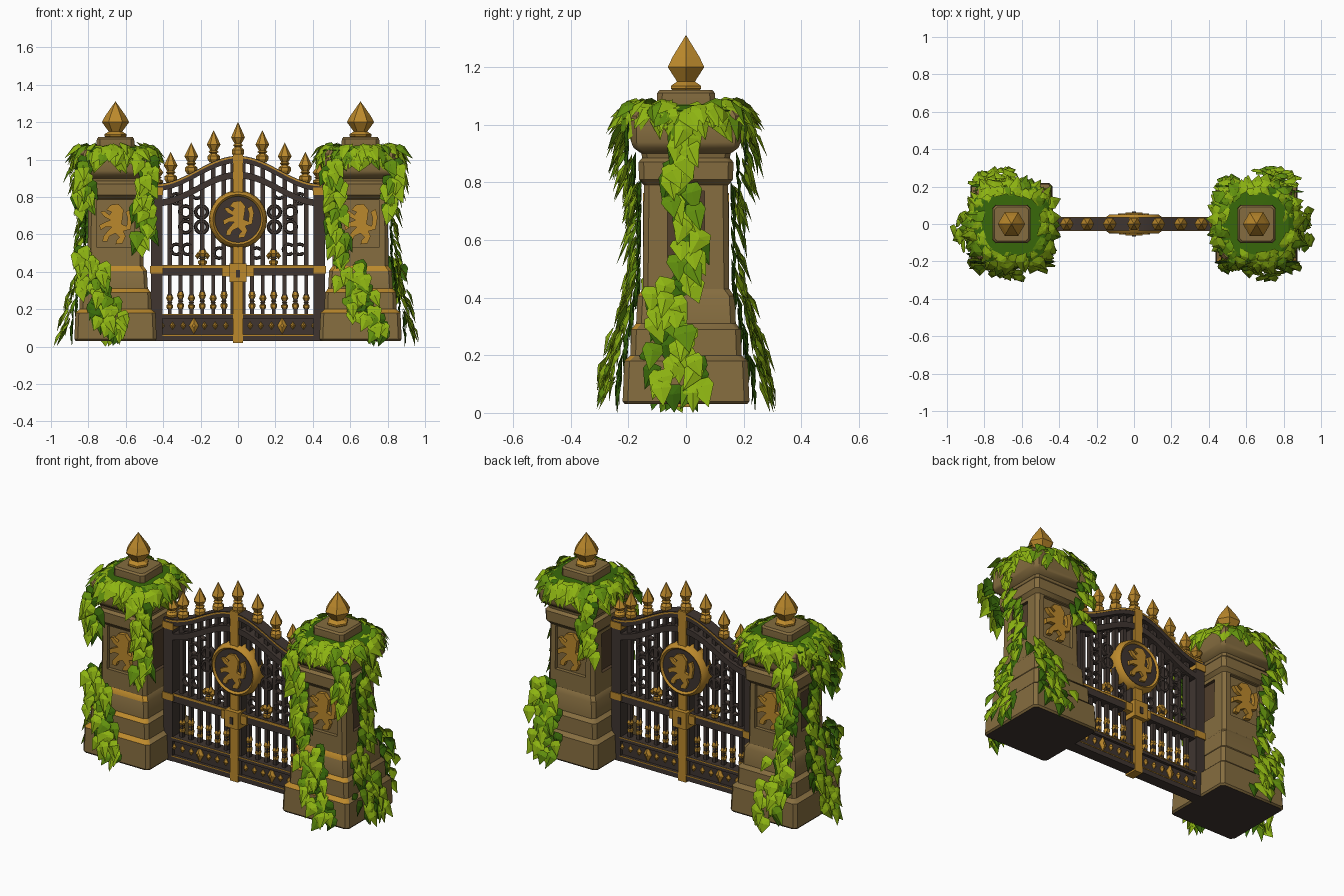
import bpy, bmesh, math, random
from mathutils import Vector as V

if "Cube" in bpy.data.objects:
    bpy.data.objects.remove(bpy.data.objects["Cube"])
random.seed(4)
R = random.uniform

def mat(name, c):
    m = bpy.data.materials.new(name)
    m.diffuse_color = (*c, 1)
    m.use_nodes = True
    m.node_tree.nodes["Principled BSDF"].inputs["Base Color"].default_value = m.diffuse_color
    return m
STONE = mat("sandstone", (0.235, 0.152, 0.05))
RECESS = mat("recess_brown", (0.085, 0.05, 0.025))
GOLD = mat("old_gold", (0.50, 0.25, 0.025))
IRON = mat("dark_iron", (0.05, 0.036, 0.030))
LEAF = mat("leaf_green", (0.27, 0.46, 0.006))
LEAF2 = mat("deep_leaf_green", (0.12, 0.28, 0.004))
MOSS = mat("moss_green", (0.04, 0.14, 0.003))

def finish(name, bm, mats, smooth=None, fix=True):
    if fix:
        bmesh.ops.recalc_face_normals(bm, faces=bm.faces)
    me = bpy.data.meshes.new(name)
    bm.to_mesh(me)
    bm.free()
    for m in mats:
        me.materials.append(m)
    ob = bpy.data.objects.new(name, me)
    bpy.context.collection.objects.link(ob)
    bpy.ops.object.select_all(action='DESELECT')
    ob.select_set(True)
    bpy.context.view_layer.objects.active = ob
    if smooth:
        bpy.ops.object.shade_smooth_by_angle(angle=math.radians(smooth))
    return ob

def loft(bm, rings, closed=False):
    vs = [[bm.verts.new(p) for p in r] for r in rings]
    n = len(vs[0])
    for a, b in zip(vs, vs[1:] + (vs[:1] if closed else [])):
        for i in range(n):
            bm.faces.new((a[i], a[(i + 1) % n], b[(i + 1) % n], b[i]))
    if not closed:
        bm.faces.new(vs[0])
        bm.faces.new(vs[-1])

def box(bm, x0, x1, y0, y1, z0, z1):
    loft(bm, [[(x0, y0, z), (x1, y0, z), (x1, y1, z), (x0, y1, z)] for z in (z0, z1)])

def lathe(bm, x, z, prof, n=6):
    loft(bm, [[(x + r * math.cos(k * math.tau / n), r * math.sin(k * math.tau / n), z + h)
               for k in range(n)] for r, h in prof])

def ring(bm, x, z, rad, hr, hd, n=20, m=6, a0=0, a1=math.tau):
    full = a1 - a0 > 6.28
    loft(bm, [[(x + (rad + hr * math.cos(q)) * math.cos(a), hd * math.sin(q), z + (rad + hr * math.cos(q)) * math.sin(a))
               for q in [j * math.tau / m for j in range(m)]]
              for a in [a0 + (a1 - a0) * i / n for i in range(n if full else n + 1)]], full)

def diamond(bm, x, z, w, h, y):
    loft(bm, [[(x - w * k, s, z), (x, s, z - h * k), (x + w * k, s, z), (x, s, z + h * k)]
              for s, k in ((-y - .012, .3), (-y, 1), (y, 1), (y + .012, .3))])

def spear(bm, x, z, h, r):
    lathe(bm, x, z, [(r * .6, 0), (r * .9, h * .1), (r * .9, h * .2), (r * .45, h * .28), (r * .75, h * .33),
                     (r * .5, h * .38), (r, h * .56), (.001, h)])

# rearing beast relief
BEAST = [(-.25, .95), (.15, 1), (.4, .7), (.35, .3), (.3, 0), (.55, -.1), (.6, .3), (.5, .6), (.75, .75), (.85, .35),
         (.75, -.25), (.4, -.35), (.5, -.6), (.35, -.95), (0, -1), (.05, -.8), (.2, -.65), (0, -.45), (-.3, -.6),
         (-.4, -.85), (-.65, -.85), (-.6, -.6), (-.35, -.3), (-.2, -.15), (-.5, -.15), (-.75, -.3), (-.8, -.05),
         (-.5, .1), (-.25, .2), (-.55, .35), (-.75, .6), (-.55, .65), (-.3, .45), (-.2, .6), (-.45, .7)]
def beast(bm, x, z, s, y0, y1):
    for d in (1, -1):
        loft(bm, [[(x + d * px * s, -d * y, z + pz * s) for px, pz in BEAST] for y in (y0, y1)])

# pillars: stepped square loft with recessed panels
SEC = [(.03, .212), (.04, .22), (.18, .214), (.2, .193), (.29, .19), (.31, .173), (.405, .168), (.43, .15), (.79, .146),
       (.81, .163), (.87, .165), (.885, .152), (.9, .155), (.92, .182), (.94, .19), (1.03, .19), (1.05, .178)]
def square(cx, z, w, c=.018):
    q = w - c
    return [(cx + x, y, z) for x, y in ((-q, -w), (q, -w), (w, -q), (w, q), (q, w), (-q, w), (-w, q), (-w, -q))]

def pillar(side, cx):
    bm = bmesh.new()
    loft(bm, [square(cx, z, w) for z, w in SEC])
    bmesh.ops.recalc_face_normals(bm, faces=bm.faces)
    for f in bm.faces:
        n, z = f.normal, f.calc_center_median().z
        if .3 < n.z < .95 and n.y < -.25 and z < .5:
            f.material_index = 2     # worn gilded step edges
        if n.z < -.9 and z < .1:
            f.material_index = 3
    mats = [STONE, RECESS, GOLD, IRON]
    ob = finish(side + "_pillar", bm, mats, 35)
    cb = bmesh.new()
    for s in (-1, 1):
        ys = sorted((s * .127, s * .2))
        box(cb, cx - .1, cx + .1, *ys, .53, .785)
    k = len(cb.faces)
    for s in (-1, 1):
        xs = sorted((cx + s * .128, cx + s * .2))
        box(cb, *xs, -.065, .065, .54, .77)
    for i, f in enumerate(cb.faces):
        f.material_index = int(i >= k)
    cut = finish(side + "_panel_cutter", cb, mats)
    cut.hide_render = True
    bpy.context.view_layer.objects.active = ob
    md = ob.modifiers.new("panels", 'BOOLEAN')
    md.operation, md.object, md.solver = 'DIFFERENCE', cut, 'EXACT'
    bpy.ops.object.modifier_apply(modifier=md.name)
    bpy.data.objects.remove(cut)
    bm = bmesh.new()
    loft(bm, [square(cx, z, w) for z, w in ((1.05, .1), (1.06, .102), (1.11, .1), (1.12, .092))])
    finish(side + "_cap_block", bm, [STONE], 35)
    bm = bmesh.new()
    lathe(bm, cx, 0, [(.048, 1.115), (.06, 1.125), (.06, 1.135), (.036, 1.15), (.073, 1.2), (.054, 1.235), (.001, 1.31)])
    finish(side + "_pillar_finial", bm, [GOLD])
    bm = bmesh.new()
    beast(bm, cx, .655, .108, .125, .15)
    finish(side + "_pillar_reliefs", bm, [GOLD])
    bm = bmesh.new()
    loft(bm, [square(cx, z, w, .07) for z, w in ((1.03, .196), (1.05, .2), (1.068, .17), (1.07, .1))])
    finish(side + "_moss_collar", bm, [MOSS])

# ivy
def half_width(z):
    if z > .79:
        return .19 if z > .88 else .165
    for (a, p), (b, q) in zip(SEC, SEC[1:]):
        if a <= z <= b:
            return p + (q - p) * (z - a) / (b - a)
    return .22

def leaf(bm, p, out, lift, mi):
    L, W = R(.085, .12), R(.032, .043)
    t = out.cross(V((0, 0, 1)))
    d = (out * lift - V((0, 0, 1)) + t * R(-.6, .6)).normalized()
    s = d.cross(out).normalized()
    n = s.cross(d)
    if n.dot(out) + n.z * .3 < 0:
        n = -n
    pts = [p, p + d * L * .02 + s * W * .75, p + d * L * .3 + s * W, p + d * L - n * L * .12,
           p + d * L * .3 - s * W, p + d * L * .02 - s * W * .75, p + d * L * .35 + n * L * .1]
    vs = [bm.verts.new((max(-1, min(1, q.x)), max(-.31, min(.31, q.y)), max(0, q.z))) for q in pts]
    for i in range(6):
        bm.faces.new((vs[i], vs[(i + 1) % 6], vs[6])).material_index = mi

def vine(bm, cx, n, path, width):
    n = V((*n, 0))
    t = V((0, 1, 0)) if n.x else V((1, 0, 0))
    for (u0, z0), (u1, z1) in zip(path, path[1:]):
        steps = max(2, int(math.hypot(z0 - z1, u0 - u1) / (.009 if z0 < .6 else .014)))
        for i in range(steps):
            f = i / steps
            z = z0 + (z1 - z0) * f
            w = width * (1.5 if z < .45 else .75)
            low = i % 3 == 0
            off = .008 if low else R(.015, .04) + max(0, .5 - z) * R(0, .1)
            p = V((cx, 0, z + R(0, .03))) + n * (half_width(z) + off) + t * (u0 + (u1 - u0) * f + R(-w, w))
            leaf(bm, p, n, R(.15, .3) if low else R(.3, .8), 2 if low else int(R(0, 1) > .75))

def ivy(side, cx, front, back, outer):
    bm = bmesh.new()
    for i in range(132):      # crown of leaves over the cap edge
        a = i * math.tau / 132 + R(-.05, .05)
        c, s = math.cos(a), math.sin(a)
        k = 1 / (abs(c) ** 3 + abs(s) ** 3) ** (1 / 3)
        layer = i % 3
        r = (R(.14, .17), R(.18, .205), R(.195, .21))[layer] * k
        z = (R(1.06, 1.085), R(1.04, 1.08), R(1.01, 1.06))[layer]
        leaf(bm, V((cx + r * c, r * s, z)), V((c, s, 0)), (R(1.5, 2.6), R(.7, 1.5), R(.2, .6))[layer], int(R(0, 1) > .75))
    for n, paths in (((0, -1), front), ((0, 1), back), ((math.copysign(1, cx), 0), outer)):
        for p in paths:
            vine(bm, cx, n, p, .055)
    finish(side + "_ivy", bm, [LEAF, LEAF2, MOSS], fix=False)

CX = .655
pillar("left", -CX)
pillar("right", CX)
OUT = [[(.02, 1.0), (-.04, .8), (.03, .62), (-.05, .4), (-.03, .06)]]
ivy("left", -CX, [[(-.16, 1), (-.17, .72)], [(-.17, .52), (-.12, .33), (.02, .07)], [(.16, 1), (.15, .55)]],
    [[(-.15, 1), (-.14, .6), (-.1, .35), (-.03, .07)]], OUT)
ivy("right", CX, [[(-.15, 1), (-.14, .65), (-.07, .4), (.08, .07)], [(.17, 1), (.16, .72)]],
    [[(-.16, 1), (-.14, .7)], [(.16, .47), (.13, .3), (.05, .07)]], OUT)

# gate ironwork
def arch(x):
    return .87 + .15 * (.5 + .5 * math.cos(math.pi * min(abs(x) / .44, 1)))
def ribbon(bm, drop, h, d):
    xs = [-.45 + .9 * i / 36 for i in range(37)]
    loft(bm, [[(x, -d, arch(x) - drop - h), (x, d, arch(x) - drop - h), (x, d, arch(x) - drop), (x, -d, arch(x) - drop)] for x in xs])

bm = bmesh.new()
ribbon(bm, 0, .038, .036)
ribbon(bm, .085, .036, .034)
finish("gate_arches", bm, [IRON], 30)
bm = bmesh.new()
ribbon(bm, .004, .009, .038)
finish("gate_arch_trim", bm, [GOLD], 30)

bm = bmesh.new()
for s in (-1, 1):
    box(bm, *sorted((s * .405, s * .465)), -.036, .036, .03, .87)
    box(bm, *sorted((s * .026, s * .04)), -.022, .022, .04, .98)
box(bm, -.44, .44, -.034, .034, .03, .065)
box(bm, -.44, .44, -.018, .018, .06, .165)
box(bm, -.44, .44, -.034, .034, .15, .175)
box(bm, -.44, .44, -.03, .03, .38, .435)
finish("gate_frame", bm, [IRON])

bm, sp = bmesh.new(), bmesh.new()
for s in (-1, 1):
    for i in range(6):
        x = s * (.075 + .058 * i)
        box(bm, x - .012, x + .012, -.014, .014, .42, arch(x) - .02)
        box(bm, x - .01, x + .01, -.012, .012, .17, .39)
        spear(sp, x, .2, .13 - .025 * (i % 2), .02)
finish("gate_bars", bm, [IRON])
finish("lower_spears", sp, [GOLD])

bm = bmesh.new()
for x in (.195, .28):
    for s in (-1, 1):
        for z in (.72, .64):
            ring(bm, s * x, z, .032, .01, .018, 12)
for s in (-1, 1):
    for x, z in ((.33, .52), (.1, .5), (.33, .79), (.22, .82), (.27, .52)):
        ring(bm, s * x, z, .028, .009, .018, 10, 6, .6, 5.6)
finish("gate_scrolls", bm, [IRON], 40)

bm = bmesh.new()
for s in (-1, 1):
    spear(bm, s * .19, .435, .11, .026)
    for d in (-1, 1):
        diamond(bm, s * .19 + d * .026, .485, .014, .02, .008)
    for i in range(7):
        x = s * (.065 + .057 * i)
        big = i == 3
        diamond(bm, x, .112, .026 if big else .015, .046 if big else .022, .022)
    for z in (.41, .83):
        box(bm, *sorted((s * .4, s * .47)), -.04, .04, z - .02, z + .02)
box(bm, -.41, .41, -.036, .036, .168, .174)
box(bm, -.41, .41, -.036, .036, .058, .064)
box(bm, -.41, .41, -.032, .032, .42, .433)
finish("gate_gilding", bm, [GOLD])

bm = bmesh.new()
box(bm, -.026, .026, -.038, .038, .02, 1.03)
box(bm, -.045, .045, -.062, .062, .345, .445)
box(bm, -.085, .085, -.04, .04, .375, .425)
finish("centre_post_and_lock", bm, [GOLD])
bm = bmesh.new()
box(bm, -.011, .011, -.066, .066, .37, .41)
finish("keyhole_plate", bm, [IRON])

# medallion
bm = bmesh.new()
loft(bm, [[(.13 * math.cos(a * math.tau / 28), y, .68 + .13 * math.sin(a * math.tau / 28)) for a in range(28)] for y in (-.04, .04)])
finish("medallion_disc", bm, [IRON], 30)
bm = bmesh.new()
ring(bm, 0, .68, .134, .022, .05, 28, 8)
finish("medallion_ring", bm, [GOLD], 50)
bm = bmesh.new()
beast(bm, 0, .68, .1, .03, .055)
finish("medallion_reliefs", bm, [GOLD])

# spear finials along the arch
bm = bmesh.new()
for x, top in ((0, 1.2), (.13, 1.155), (.25, 1.09), (.36, 1.04), (.435, .98)):
    for s in ((1, -1) if x else (1,)):
        spear(bm, s * x, arch(x) - .005, top - arch(x) + .005, .037)
finish("gate_spear_finials", bm, [GOLD])
